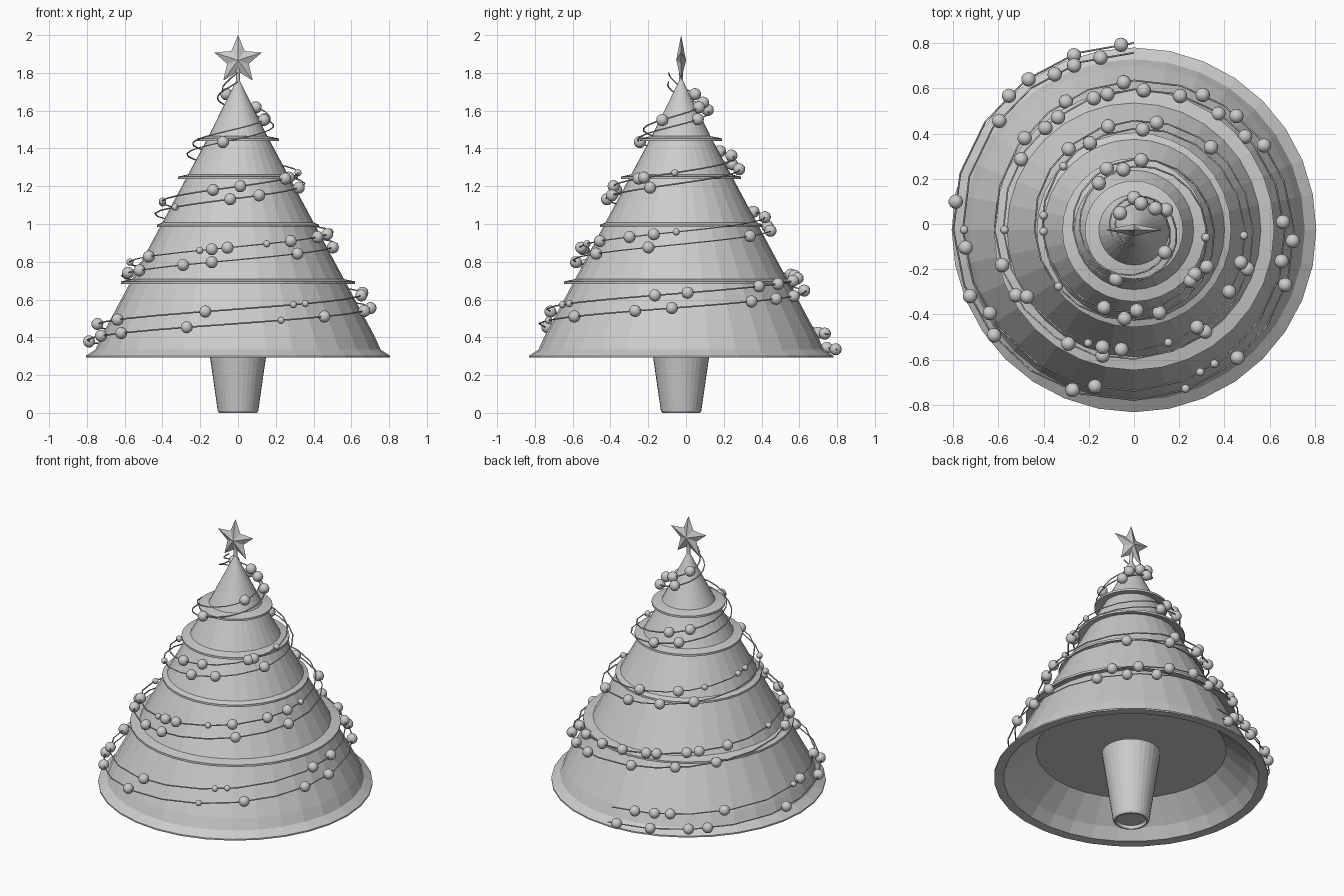
import bpy, bmesh, math, random
from mathutils import Matrix, Vector

if "Cube" in bpy.data.objects:
    bpy.data.objects.remove(bpy.data.objects["Cube"])

random.seed(4)
CY = -0.026          # the tree axis sits slightly forward
SIDES = 32


def make_object(name, bm, angle=None):
    bmesh.ops.recalc_face_normals(bm, faces=bm.faces)
    mesh = bpy.data.meshes.new(name)
    bm.to_mesh(mesh)
    bm.free()
    ob = bpy.data.objects.new(name, mesh)
    bpy.context.collection.objects.link(ob)
    if angle:
        bpy.ops.object.select_all(action='DESELECT')
        ob.select_set(True)
        bpy.context.view_layer.objects.active = ob
        bpy.ops.object.shade_smooth_by_angle(angle=math.radians(angle))
    return ob


def lathe(name, profile, angle=None):
    """Revolve (radius, z) points about the tree axis."""
    bm = bmesh.new()
    verts = [bm.verts.new((r, CY, z)) for r, z in profile]
    edges = [bm.edges.new(p) for p in zip(verts, verts[1:])]
    bmesh.ops.spin(bm, geom=verts + edges, cent=(0, CY, 0), axis=(0, 0, 1),
                   angle=math.tau, steps=SIDES)
    bmesh.ops.remove_doubles(bm, verts=bm.verts, dist=1e-4)
    return make_object(name, bm, angle)


def cone_r(z):
    return 0.536 * (1.755 - z)


# trunk with a recessed foot
lathe("trunk", [(0, 0.02), (0.085, 0.02), (0.09, 0), (0.1, 0), (0.107, 0.01), (0.172, 0.46)])

# lowest tier: flared skirt, hollow underneath
lathe("tier_1", [(cone_r(0.70), 0.70), (cone_r(0.40), 0.40), (0.755, 0.335),
                 (0.806, 0.302), (0.806, 0.293), (0.75, 0.296), (0.70, 0.36),
                 (0.56, 0.48), (0, 0.48)])

# upper tiers: cone wall with a thin projecting lip
tiers = [(0.62, 0.69, 1.0), (0.43, 0.99, 1.255), (0.317, 1.245, 1.455), (0.217, 1.447, 1.775)]
for i, (lip, z0, z1) in enumerate(tiers):
    top = max(cone_r(z1), 0.002)
    lathe(f"tier_{i + 2}", [(top, z1), (cone_r(z0 + 0.018), z0 + 0.018),
                            (lip, z0 + 0.006), (lip, z0 - 0.007),
                            (cone_r(z0) - 0.01, z0 + 0.006)])


# garland path: a = degrees travelled from the back, side = upper (+1) or lower (-1) wire
def garland(a, side, inset=0):
    z = 0.34 + 0.00096 * a - 4.5e-8 * a * a + 0.04 * side * (1 - a / 4000)
    z += 0.035 * max(0, 1 - a / 70)
    r = max(cone_r(z), 0) + 0.065 - inset
    t = math.radians(90 + a)
    return Vector((r * math.cos(t), CY + r * math.sin(t), z))


for side, name in ((-1, "lower_garland_wire"), (1, "upper_garland_wire")):
    cu = bpy.data.curves.new(name, 'CURVE')
    cu.dimensions = '3D'
    cu.bevel_depth = 0.004
    cu.bevel_resolution = 0
    cu.use_fill_caps = True
    angles = range(0, 1621, 18)
    sp = cu.splines.new('POLY')
    sp.points.add(len(angles) - 1)
    for p, a in zip(sp.points, angles):
        p.co = (*garland(a, side), 1)
    bpy.context.collection.objects.link(bpy.data.objects.new(name, cu))

# baubles at measured angles along each wire
lower = [4, 19, 35, 43, 81, 112, 127, 159, 198, 219, 250, 266, 303, 318, 333, 364,
         388, 410, 465, 479, 510, 526, 575, 611, 677, 708, 734, 759, 847, 894, 917,
         963, 1074, 1104, 1240, 1382, 1440]
upper = [11, 20, 27, 51, 90, 96, 120, 166, 205, 211, 258, 273, 310, 324, 341, 356,
         371, 377, 394, 401, 418, 450, 482, 518, 525, 534, 557, 573, 597, 613, 627,
         715, 747, 768, 801, 811, 879, 902, 948, 954, 984, 1090, 1117, 1314,
         1395, 1425, 1480]
small = {90, 198, 205, 211, 450, 518, 557, 627, 768, 801, 811, 847, 984}
bm = bmesh.new()
for side, places in ((-1, lower), (1, upper)):
    for a in places:
        turn = Matrix.Rotation(random.uniform(0, 1), 4, (1, 0.4, 0))
        bmesh.ops.create_uvsphere(bm, u_segments=14, v_segments=10,
                                  radius=0.019 if a in small else 0.032,
                                  matrix=Matrix.Translation(garland(a, side, 0.005)) @ turn)
make_object("baubles", bm, 40)

# faceted star on a short stem
bm = bmesh.new()
zc = 1.867
ring = []
for k in range(10):
    r = 0.133 if k % 2 == 0 else 0.06
    t = math.radians(90 + 36 * k)
    ring.append(bm.verts.new((r * math.cos(t), CY, zc + r * math.sin(t))))
for dy in (-0.026, 0.026):
    c = bm.verts.new((0, CY + dy, zc))
    for k in range(10):
        bm.faces.new((c, ring[k], ring[(k + 1) % 10]))
make_object("star", bm)
lathe("star_stem", [(0.012, 1.73), (0.01, 1.83)])
